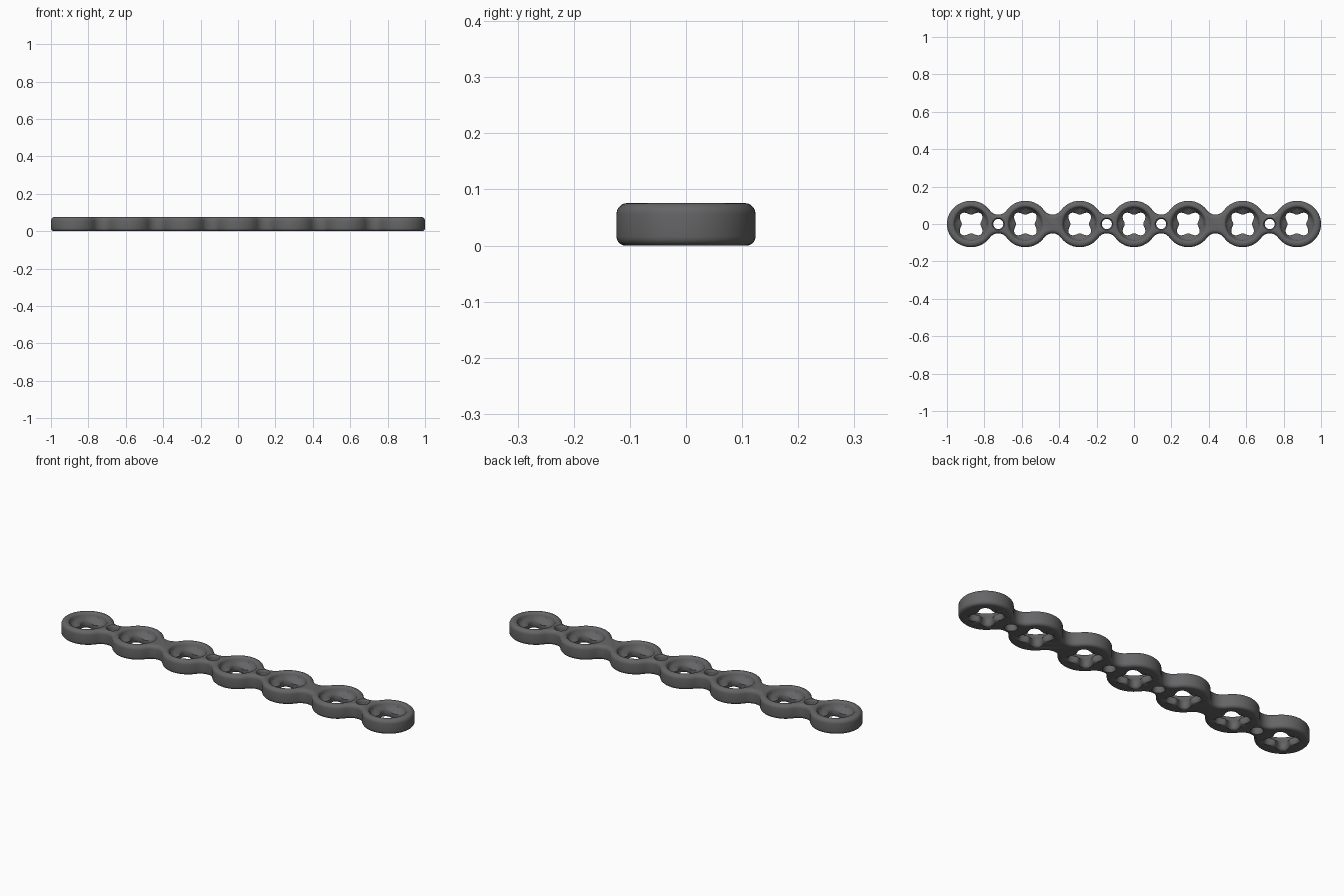
import bpy, bmesh, math

if "Cube" in bpy.data.objects:
    bpy.data.objects.remove(bpy.data.objects["Cube"])

PITCH, R, END = 0.2903, 0.124, 0.1291   # ring spacing, ring radius, stretched end reach
NECK, H = 0.05, 0.076                   # neck half width, plate thickness
CENTRES = [PITCH * i for i in range(-3, 4)]
# fillet radius that joins neighbouring rings at the chosen neck width
HALF = PITCH / 2
FIL = (HALF**2 + NECK**2 - R**2) / (2 * (R - NECK))
TAN = math.atan2(NECK + FIL, HALF)      # angle where ring meets fillet

steel = bpy.data.materials.new("dark grey metal")
steel.diffuse_color = (0.13, 0.13, 0.135, 1)
steel.use_nodes = True
steel.node_tree.nodes["Principled BSDF"].inputs["Base Color"].default_value = steel.diffuse_color


def arc(cx, cy, r, a0, a1, n):
    return [(cx + r * math.cos(a0 + (a1 - a0) * i / n),
             cy + r * math.sin(a0 + (a1 - a0) * i / n)) for i in range(n)]


def outline(d):
    """Scalloped plate outline, moved inward by d."""
    half = []
    for i, cx in enumerate(reversed(CENTRES)):      # upper edge, right to left
        a0 = 0 if i == 0 else TAN
        a1 = math.pi if i == 6 else math.pi - TAN
        half += arc(cx, 0, R - d, a0, a1, 22 if i in (0, 6) else 14)
        if i < 6:
            half += arc(cx - HALF, NECK + FIL, FIL + d, -TAN, TAN - math.pi, 12)
    pts = half + [(-x, -y) for x, y in half]        # half turn gives the lower edge
    lim = 3 * PITCH
    return [(math.copysign(lim + (abs(x) - lim) * END / R, x) if abs(x) > lim else x, y)
            for x, y in pts]


def loft(bm, levels):
    """Closed solid through a stack of (z, points) loops."""
    rings = [[bm.verts.new((x, y, z)) for x, y in pts] for z, pts in levels]
    for lo, hi in zip(rings, rings[1:]):
        for i in range(len(lo)):
            j = (i + 1) % len(lo)
            bm.faces.new((lo[i], lo[j], hi[j], hi[i]))
    bm.faces.new(rings[0][::-1])
    bm.faces.new(rings[-1])


def make(name, bm):
    me = bpy.data.meshes.new(name)
    bm.to_mesh(me)
    bm.free()
    me.materials.append(steel)
    ob = bpy.data.objects.new(name, me)
    bpy.context.collection.objects.link(ob)
    return ob


# plate body with rounded rims
B, T = 0.016, 0.02
levels = []
for i in range(6):
    a = math.pi / 2 * i / 5
    levels.append((B * (1 - math.sin(a)), outline(B * (1 - math.cos(a)))))
levels.reverse()
levels = [(z, p) for z, p in levels]
bottom = [(B * (1 - math.cos(math.pi / 2 * i / 5)),
           outline(B * (1 - math.sin(math.pi / 2 * i / 5)))) for i in range(6)]
top = [(H - T + T * math.sin(math.pi / 2 * i / 5),
        outline(T * (1 - math.cos(math.pi / 2 * i / 5)))) for i in range(6)]
bm = bmesh.new()
loft(bm, bottom + top)
plate = make("bone_plate", bm)


def clover(cx, grow, bowl, blend):
    """Four-lobed hole section, blended toward a round bowl."""
    pts = []
    for i in range(64):
        a = 2 * math.pi * i / 64
        r = (0.063 - 0.0135 * math.cos(4 * a) + grow) * (1 - blend) + bowl * blend
        pts.append((cx + r * math.cos(a), r * math.sin(a)))
    return pts


# screw holes: lobed bore under a round bowl (z, growth, bowl radius, blend)
BORE = [(-0.01, 0.012, 0, 0), (0, 0.009, 0, 0), (0.004, 0.004, 0, 0), (0.01, 0.001, 0, 0),
        (0.018, 0, 0, 0), (0.032, 0, 0, 0), (0.038, 0.002, 0.078, 0.3),
        (0.045, 0.004, 0.081, 0.7), (0.053, 0, 0.085, 1), (0.064, 0, 0.088, 1),
        (0.071, 0, 0.091, 1), (0.0745, 0, 0.095, 1), (H, 0, 0.099, 1), (0.09, 0, 0.102, 1)]
bm = bmesh.new()
for cx in CENTRES:
    loft(bm, [(z, clover(cx, g, b, t)) for z, g, b, t in BORE])

# small round holes in four of the necks, softened at both rims
PIN = [(-0.01, 0.033), (0, 0.031), (0.004, 0.028), (0.01, 0.027), (H - 0.012, 0.027),
       (H - 0.004, 0.029), (H, 0.033), (0.09, 0.036)]
for k in (-2.5, -0.5, 0.5, 2.5):
    loft(bm, [(z, arc(k * PITCH, 0, r, 0, 2 * math.pi, 32)) for z, r in PIN])
cutter = make("hole_cutter", bm)
cutter.hide_render = True

# cut the holes and smooth
mod = plate.modifiers.new("holes", "BOOLEAN")
mod.operation, mod.solver, mod.object = "DIFFERENCE", "EXACT", cutter
bpy.context.view_layer.objects.active = plate
plate.select_set(True)
bpy.ops.object.modifier_apply(modifier=mod.name)
bpy.data.objects.remove(cutter)
bpy.ops.object.shade_smooth_by_angle(angle=math.radians(40))
